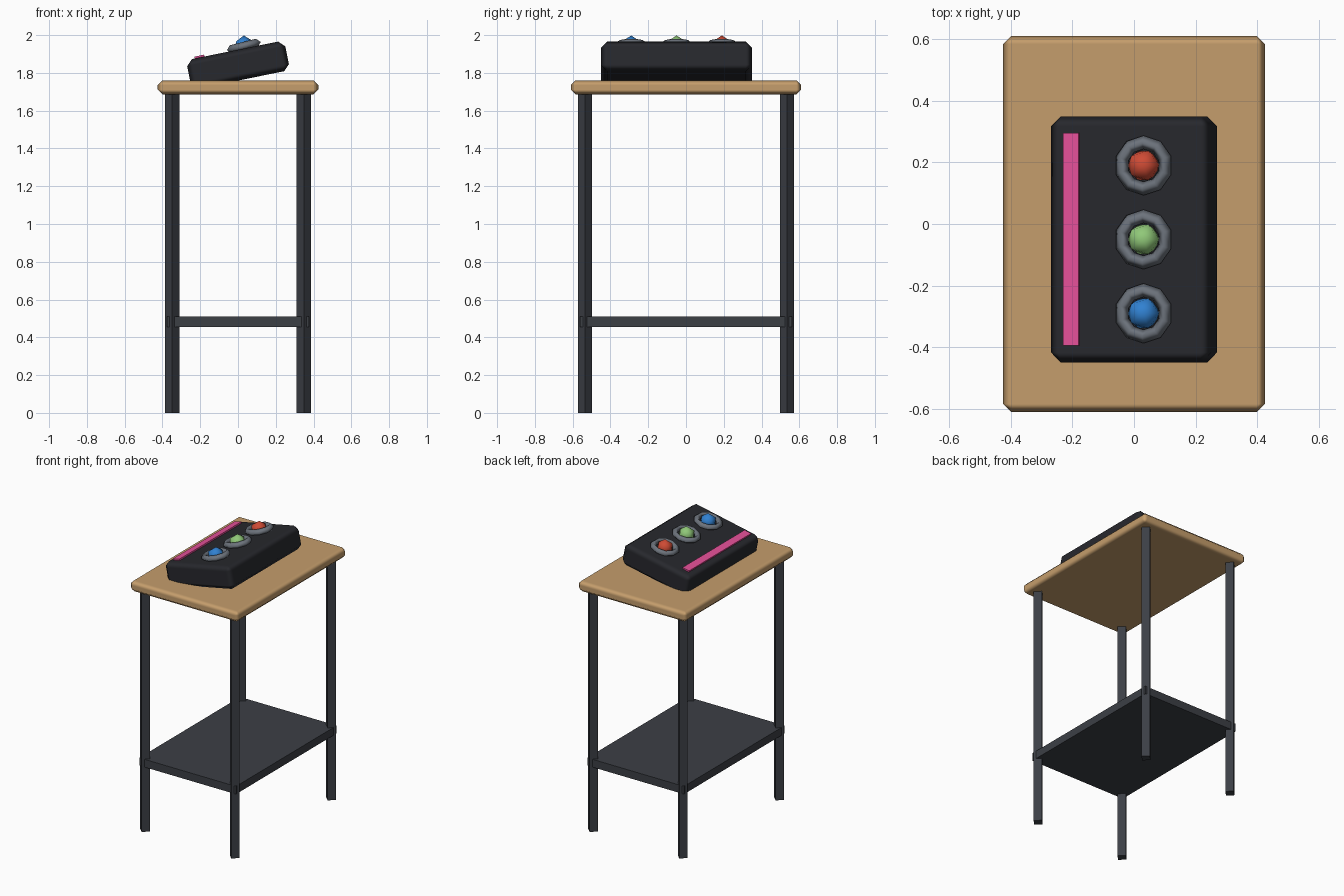
import bpy
from math import pi, sin, cos
from mathutils import Matrix, Vector

if "Cube" in bpy.data.objects:
    bpy.data.objects.remove(bpy.data.objects["Cube"])


def material(name, rgb):
    m = bpy.data.materials.new(name)
    m.diffuse_color = (*rgb, 1)
    m.use_nodes = True
    m.node_tree.nodes["Principled BSDF"].inputs["Base Color"].default_value = m.diffuse_color
    return m


WOOD = material("wood", (0.56, 0.34, 0.15))
METAL = material("dark_metal", (0.045, 0.05, 0.06))
PLASTIC = material("black_plastic", (0.02, 0.021, 0.026))
PINK = material("pink", (0.78, 0.08, 0.32))
RING = material("grey_ring", (0.15, 0.17, 0.2))
RED = material("red", (0.62, 0.07, 0.035))
GREEN = material("green", (0.28, 0.58, 0.19))
BLUE = material("blue", (0.03, 0.22, 0.64))


def finish(name, mat, smooth=False):
    ob = bpy.context.object
    ob.name = name
    ob.data.materials.append(mat)
    if smooth:
        bpy.ops.object.shade_smooth()
    return ob


def box(name, mat, size, loc, tilt=0.0, bevel=0.0):
    bpy.ops.mesh.primitive_cube_add(size=1, location=loc, rotation=(0, -tilt, 0))
    ob = bpy.context.object
    ob.scale = size
    bpy.ops.object.transform_apply(location=False, rotation=False, scale=True)
    finish(name, mat, smooth=bevel > 0)
    if bevel:
        mod = ob.modifiers.new("bevel", "BEVEL")
        mod.width = bevel
        mod.segments = 1
        mod.harden_normals = True
    return ob


# Table top and lower shelf
box("table_top", WOOD, (0.85, 1.22, 0.076), (0, 0, 1.723), bevel=0.026)
box("lower_shelf", METAL, (0.752, 1.12, 0.055), (0, 0, 0.4825))

# Four diamond-section legs
for sx, side in ((-1, "left"), (1, "right")):
    for sy, end in ((-1, "front"), (1, "back")):
        bpy.ops.mesh.primitive_cylinder_add(
            vertices=4, radius=0.038, depth=1.69,
            location=(sx * 0.349, sy * 0.535, 0.845))
        finish(f"{end}_{side}_leg", METAL)

# Tilted control box, sunk into the table along its low edge
TILT = 0.2
CENTRE = Vector((0, -0.05, 1.841))
box("control_box", PLASTIC, (0.53, 0.798, 0.16), CENTRE, TILT, 0.032)

# Pink strip lying on the sloped face
strip_pos = CENTRE + Matrix.Rotation(-TILT, 3, "Y") @ Vector((-0.191, 0, 0.08))
box("pink_strip", PINK, (0.052, 0.69, 0.02), strip_pos, TILT)

# Three domed buttons, each in a ten-sided ring
for name, mat, y in (("red", RED, 0.19), ("green", GREEN, -0.05), ("blue", BLUE, -0.29)):
    loc = (0.031, y, 1.942)
    bpy.ops.mesh.primitive_torus_add(
        major_segments=10, minor_segments=4, major_radius=0.075, minor_radius=0.022)
    ring = finish(f"{name}_button_ring", RING, smooth=True)
    ring.matrix_world = (Matrix.Translation(loc) @ Matrix.Rotation(-0.24, 4, "Y")
                         @ Matrix.Rotation(pi / 2, 4, "Z"))
    bpy.ops.mesh.primitive_ico_sphere_add(subdivisions=1, radius=0.056, location=loc)
    finish(f"{name}_button", mat, smooth=True)
